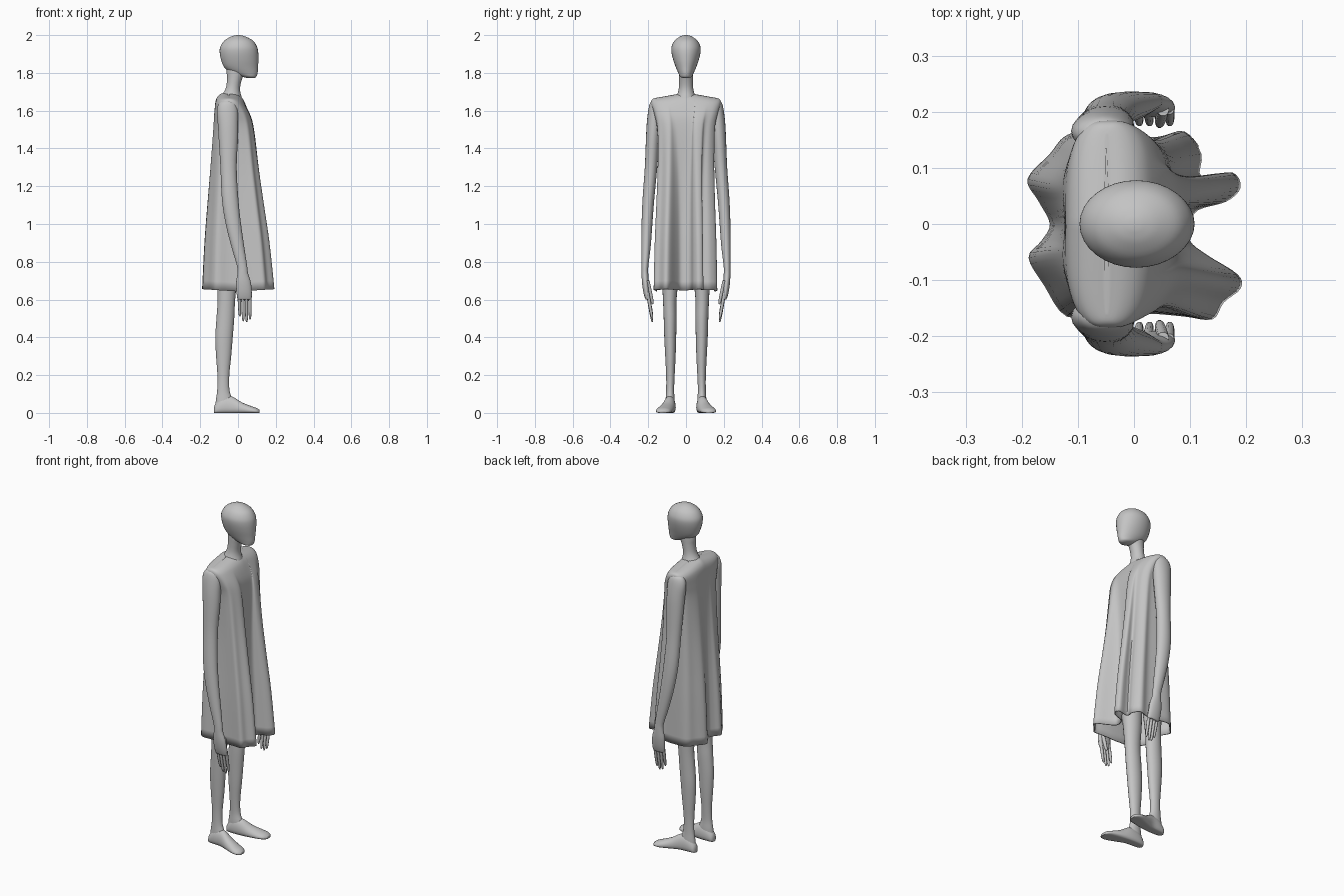
import bpy, bmesh, math
from mathutils import Vector

grey = bpy.data.materials.new("plain_grey")
grey.diffuse_color = (0.55, 0.55, 0.55, 1)


def spline(a, b, c, d, t):
    # Catmull-Rom blend of four number rows
    return [0.5 * (2 * q + (r - p) * t + (2 * p - 5 * q + 4 * r - s) * t * t
                   + (3 * q - p - 3 * r + s) * t ** 3) for p, q, r, s in zip(a, b, c, d)]


def refine(rows, steps=4, closed=False):
    n = len(rows)
    pick = (lambda i: rows[i % n]) if closed else (lambda i: rows[max(0, min(n - 1, i))])
    out = []
    for i in range(n if closed else n - 1):
        for k in range(steps):
            out.append(spline(pick(i - 1), pick(i), pick(i + 1), pick(i + 2), k / steps))
    return out if closed else out + [list(rows[-1])]


def skin(name, rings, cap_start=True, angle=60):
    # joins rings of points into one surface
    bm = bmesh.new()
    vr = [[bm.verts.new(p) for p in ring] for ring in rings]
    n = len(vr[0])
    for a, b in zip(vr, vr[1:]):
        for i in range(n):
            j = (i + 1) % n
            bm.faces.new((a[i], a[j], b[j], b[i]))
    if cap_start:
        bm.faces.new(vr[0])
    bm.faces.new(vr[-1])
    bmesh.ops.recalc_face_normals(bm, faces=bm.faces[:])
    me = bpy.data.meshes.new(name)
    bm.to_mesh(me)
    bm.free()
    me.materials.append(grey)
    ob = bpy.data.objects.new(name, me)
    bpy.context.collection.objects.link(ob)
    bpy.ops.object.select_all(action='DESELECT')
    ob.select_set(True)
    bpy.context.view_layer.objects.active = ob
    bpy.ops.object.shade_smooth_by_angle(angle=math.radians(angle))
    return ob


def tube(name, rows, side=1, n=20, steps=4):
    # rows: z, x back, x front, y inner, y outer
    rings = []
    for z, x0, x1, y0, y1 in refine(rows, steps):
        rings.append([((x0 + x1) / 2 + (x1 - x0) / 2 * math.cos(2 * math.pi * i / n),
                       side * ((y0 + y1) / 2 + (y1 - y0) / 2 * math.sin(2 * math.pi * i / n)), z)
                      for i in range(n)])
    return skin(name, rings)


def centred(rows):
    return [(z, a, b, -h, h) for z, a, b, h in rows]


# Head: egg shape with the chin pushed forward
tube("head", centred([
    (1.772, .055, .085, .012), (1.78, .02, .097, .03), (1.80, -.035, .104, .041),
    (1.83, -.073, .106, .054), (1.87, -.09, .108, .068), (1.91, -.097, .107, .077),
    (1.94, -.093, .10, .076), (1.97, -.073, .08, .061), (1.99, -.042, .046, .036),
    (1.998, -.018, .02, .016), (2.0, -.003, .005, .004)]), n=32)

# Neck flaring into the shoulders
tube("neck", centred([
    (1.63, -.105, .03, .085), (1.67, -.094, .02, .055), (1.70, -.074, .012, .042),
    (1.73, -.062, .012, .037), (1.77, -.058, .022, .037), (1.80, -.06, .035, .038),
    (1.84, -.06, .04, .038)]), n=24)

# Dress: rounded box at the shoulders blending to a folded hem outline
hem = [(.10, 0), (.115, .025), (.165, .04), (.19, .065), (.175, .092), (.12, .085),
       (.12, .125), (.09, .165), (.04, .155), (-.02, .16), (-.09, .165), (-.125, .155),
       (-.15, .125), (-.19, .08), (-.17, .04), (-.15, 0), (-.165, -.03), (-.188, -.06),
       (-.16, -.11), (-.12, -.165), (-.05, -.16), (.03, -.16), (.09, -.165), (.14, -.17),
       (.16, -.14), (.19, -.115), (.185, -.09), (.13, -.055), (.10, -.03)]
outline = [(x / .19, y / .17) for x, y in refine(hem, 4, closed=True)]


def box_point(x, y, p=3.2):
    r = (abs(x) ** p + abs(y) ** p) ** (1 / p)
    return x / r, y / r


# z, x back, x front, half width, fold strength
levels = [(.655, -.19, .19, .17, 1), (.9, -.178, .165, .165, .95), (1.1, -.163, .137, .158, .85),
          (1.3, -.147, .11, .153, .65), (1.5, -.132, .086, .156, .35), (1.58, -.127, .065, .17, .15),
          (1.63, -.12, .035, .183, 0), (1.652, -.105, .012, .183, 0), (1.662, -.08, -.015, .175, 0),
          (1.664, -.052, -.045, .16, 0)]
rings = []
for z, xb, xf, hw, fold in refine(levels, 4):
    ring = []
    for u, v in outline:
        bu, bv = box_point(u, v)
        u, v = bu + (u - bu) * fold, bv + (v - bv) * fold
        x, y = (xb + xf) / 2 + u * (xf - xb) / 2, v * hw
        rise = .03 * max(0, 1 - abs(y) / .18) * max(0, (z - 1.6) / .06)
        dip = .012 * max(0, 1 - abs(x) / .19) * max(0, 1 - (z - .655) / .2)
        ring.append((x, y, z + rise - dip))
    rings.append(ring)
dress = skin("dress", rings, cap_start=False, angle=50)
cloth = dress.modifiers.new("cloth_thickness", 'SOLIDIFY')
cloth.thickness = .006
cloth.offset = -1

arm = [(1.655, -.075, -.035, .15, .175), (1.64, -.1, -.012, .135, .19), (1.6, -.112, -.001, .13, .2),
       (1.53, -.107, .001, .132, .208), (1.45, -.102, 0, .14, .212), (1.3, -.093, -.007, .152, .218),
       (1.13, -.085, .002, .168, .23), (1.0, -.065, .016, .178, .235), (.88, -.035, .033, .187, .236),
       (.78, -.006, .048, .199, .235), (.74, -.003, .053, .2, .235), (.69, -.01, .068, .196, .233),
       (.64, -.008, .073, .193, .226), (.605, -.003, .072, .191, .216), (.6, .005, .065, .196, .21)]
leg = [(1.0, -.11, .03, .012, .15), (.75, -.112, 0, .035, .13), (.6, -.108, -.015, .05, .122),
       (.5, -.114, -.02, .05, .118), (.4, -.12, -.028, .052, .115), (.3, -.116, -.036, .055, .11),
       (.2, -.109, -.046, .06, .105), (.12, -.11, -.045, .063, .105), (.07, -.117, -.03, .06, .108),
       (.03, -.12, -.03, .06, .11)]
# foot rows: x, y inner, y outer, z top
foot = [(-.127, .075, .095, .03), (-.118, .062, .108, .05), (-.085, .055, .115, .085),
        (-.035, .055, .12, .088), (.02, .062, .14, .056), (.07, .073, .158, .036),
        (.1, .085, .156, .025), (.115, .105, .14, .015)]


def digit(name, side, base, tip, r):
    # slim tapered finger from base to tip
    base, tip = Vector(base), Vector(tip)
    rows = []
    for t, k in ((0, 1), (.45, 1), (.85, .8), (.97, .5), (1, .15)):
        p = base.lerp(tip, t)
        rows.append((p.z, p.x - r * k, p.x + r * k, p.y - r * k, p.y + r * k))
    tube(name, rows, side, n=10, steps=2)


for side, tag in ((1, "left"), (-1, "right")):
    tube(tag + "_arm", arm, side)
    tube(tag + "_leg", leg, side)
    # Foot: flat sole with a rounded top, toes turned slightly out
    rings = []
    for x, y0, y1, top in refine(foot, 4):
        ring = []
        for i in range(20):
            a = 2 * math.pi * i / 20
            s = math.sin(a)
            z = top * (.3 + .7 * s) if s > 0 else max(0, top * (.3 + .45 * s))
            ring.append((x, side * ((y0 + y1) / 2 + (y1 - y0) / 2 * math.cos(a)), z))
        rings.append(ring)
    skin(tag + "_foot", rings)
    # Fingers and thumb
    for i, low in enumerate((.51, .485, .48, .495)):
        digit(f"{tag}_finger_{i + 1}", side, (.006 + .019 * i, .204, .64),
              (.01 + .018 * i, .178, low), .0088)
    digit(tag + "_thumb", side, (.052, .203, .7), (.045, .176, .575), .0105)
